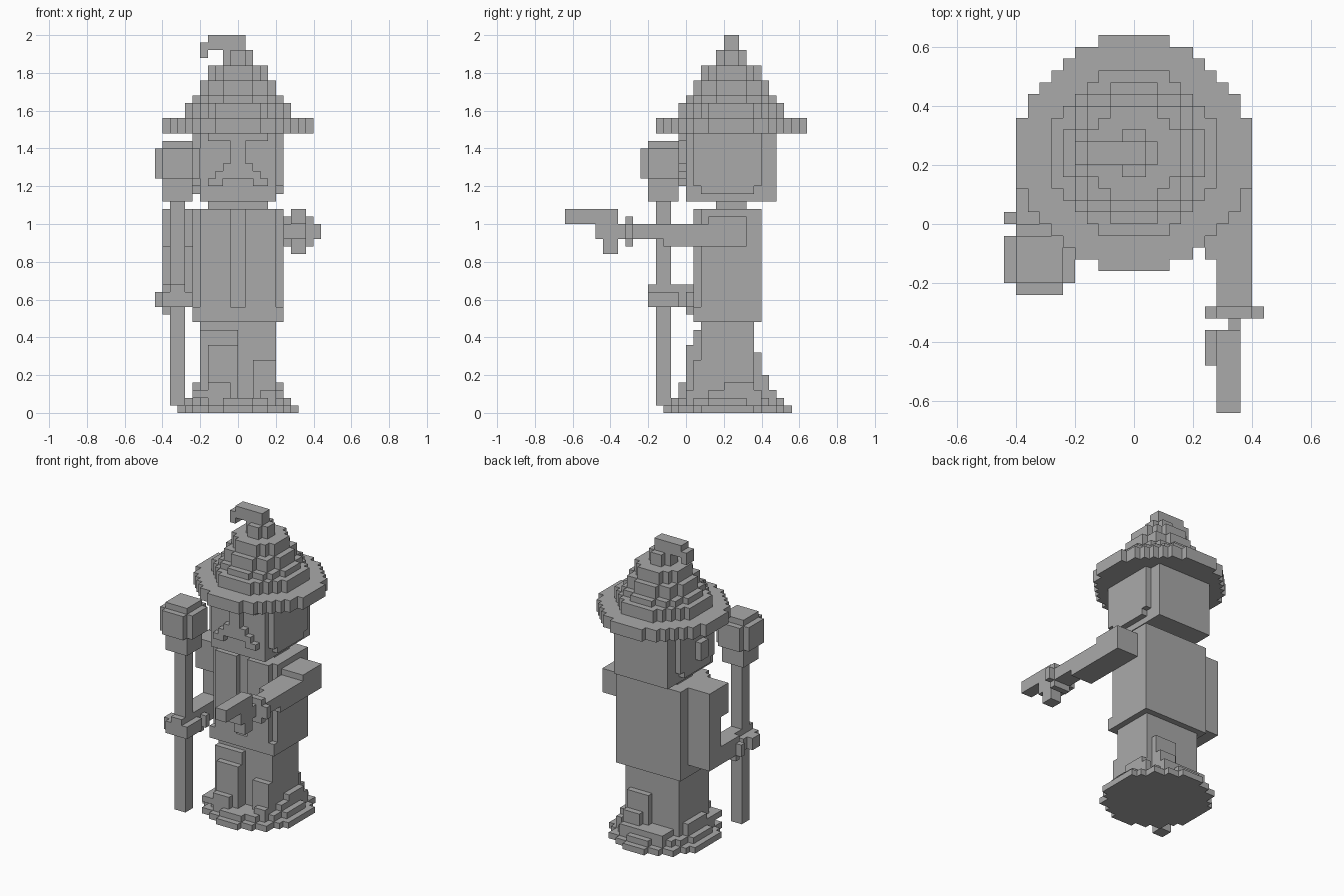
import bpy, bmesh
from math import sqrt, floor

cube = bpy.data.objects.get("Cube")
if cube:
    bpy.data.objects.remove(cube, do_unlink=True)

V = 0.04  # size of one block

grey = bpy.data.materials.new("plain grey")
grey.use_nodes = True
COLOR = (0.4, 0.4, 0.4, 1)
grey.diffuse_color = COLOR
grey.node_tree.nodes["Principled BSDF"].inputs["Base Color"].default_value = COLOR


def add_box(bm, x0, x1, y0, y1, z0, z1):
    verts = bmesh.ops.create_cube(bm, size=1)["verts"]
    for v in verts:
        v.co.x = x1 if v.co.x > 0 else x0
        v.co.y = y1 if v.co.y > 0 else y0
        v.co.z = z1 if v.co.z > 0 else z0


def add_disc(bm, cx, cy, r, z0, z1, rows, stretch=1.0):
    """Stepped round slab, traced row by row and extruded."""
    right = []
    for i in range(rows):
        d = (i + 0.5 - rows / 2) / stretch
        half = floor(sqrt(max(r * r - d * d, 0)) + 0.5)
        if half > 0:
            y = cy - rows / 2 + i
            right += [(half, y), (half, y + 1)]
    outline = right + [(-x, y) for x, y in reversed(right)]
    face = bm.faces.new([bm.verts.new((cx + x, y, z0)) for x, y in outline])
    top = bmesh.ops.extrude_face_region(bm, geom=[face])["geom"]
    for v in top:
        if isinstance(v, bmesh.types.BMVert):
            v.co.z = z1


def part(name, boxes=(), discs=()):
    bm = bmesh.new()
    for b in boxes:
        add_box(bm, *b)
    for d in discs:
        add_disc(bm, *d)
    bmesh.ops.scale(bm, vec=(V, V, V), verts=bm.verts)
    bmesh.ops.recalc_face_normals(bm, faces=bm.faces)
    mesh = bpy.data.meshes.new(name)
    bm.to_mesh(mesh)
    bm.free()
    mesh.materials.append(grey)
    obj = bpy.data.objects.new(name, mesh)
    bpy.context.collection.objects.link(obj)


def both(x0, x1, *rest):
    return [(x0, x1, *rest), (-x1, -x0, *rest)]


def cuff(cx, y, z):
    return [(cx - 2.5, cx + 2.5, y, y + 1, z - 1, z + 1),
            (cx - 1.5, cx + 1.5, y, y + 1, z - 2, z + 2)]


# Hat: wide brim, stepped cone, bent tip
part("hat_brim", discs=[(0, 6, 9.85, 37, 39, 20)])
steps = [(7, 39, 41), (6, 41, 42), (5, 42, 44), (4, 44, 46), (2, 46, 48)]
part("hat_cone", discs=[(0, 6, r, a, b, 2 * r) for r, a, b in steps])
part("hat_tip", [(-4, 1, 5, 7, 48, 50), (-5, -4, 5, 7, 47, 49)])

# Head, side hair and neck
part("head", [(-5, 5, 0, 12, 28, 37)])
part("side_hair", both(5, 6, 1, 10, 30, 37) + both(5, 6, 2, 9, 29, 30))
part("ear", [(-7, -6, 4, 6, 31, 34)])
part("neck", [(-4, 4, 4, 8, 27, 28)])

# Face: brow, nose and moustache around the mouth
part("brow", [(-4, 4, -1, 0, 36, 37)])
part("nose", [(-1, 1, -1, 0, 33, 36)])
part("moustache", [(-2, 2, -1, 0, 32, 33), (-3, 3, -1, 0, 31, 32)]
     + both(2, 4, -1, 0, 30, 31))

# Coat: body, front panels and hem
part("coat_body", [(-6, 6, 2, 10, 12, 27)])
part("coat_panels", both(1, 5, 1, 2, 14, 27))
part("coat_hem", [(-6, 6, 1, 2, 12, 14)])

# Left arm reaching forward, holding a short rod
part("left_arm", [(6, 10, 3, 8, 22, 26), (6, 10, -3, 8, 22, 25),
                  (7, 10, -8, -3, 23, 25)] + cuff(8.5, -8, 24))
part("left_hand", [(6, 9, -12, -9, 23, 25), (8, 9, -9, -8, 23, 25)])
part("held_rod", [(7, 9, -16, -9, 25, 27), (7, 9, -11, -9, 21, 23)])

# Right arm bent at the elbow, gripping the staff
part("right_arm", [(-10, -6, 3, 8, 22, 27), (-10, -6, 5, 8, 14, 22),
                   (-10, -7, 0, 5, 14, 17)] + cuff(-8.5, 0, 15))
part("right_hand", [(-10, -6, -5, -1, 14, 16), (-9, -7, -5, 0, 14, 17),
                    (-11, -9, -4, -2, 14, 16)])

# Staff with a blocky orb
part("staff", [(-9, -7, -4, -2, 1, 30)])
part("staff_collar", [(-10, -6, -5, -1, 28, 30)])
part("staff_orb", discs=[(-8, -3, sqrt(11 - (k + 0.5) ** 2), 33 + k, 34 + k, 6)
                         for k in range(-3, 3)])

# Legs, one ahead of the other
part("right_leg", [(-5, 0, 1, 9, 0, 11), (-4, 0, 0, 1, 0, 9)])
part("left_leg", [(0, 5, 2, 9, 0, 12), (0, 4, 9, 10, 0, 8),
                  (1, 4, 10, 11, 0, 5), (2, 5, 1, 2, 0, 7)])
part("hips", [(-5, 5, 2, 9, 8, 12)])

# Rough ground pad with lumps
part("ground_pad", discs=[(0, 5.5, 8.05, 0, 1, 17, 1.04),
                          (0, 5.5, 7, 1, 2, 15, 1.06)])
part("ground_lumps", [(-6, -4, -1, 3, 2, 3), (-4, -1, -1, 0, 2, 4),
                      (-6, -5, 3, 8, 2, 4), (5, 6, 5, 9, 2, 4),
                      (5, 6, 3, 10, 2, 3), (-4, 4, 9, 12, 2, 3),
                      (3, 5, 0, 2, 2, 3)])
